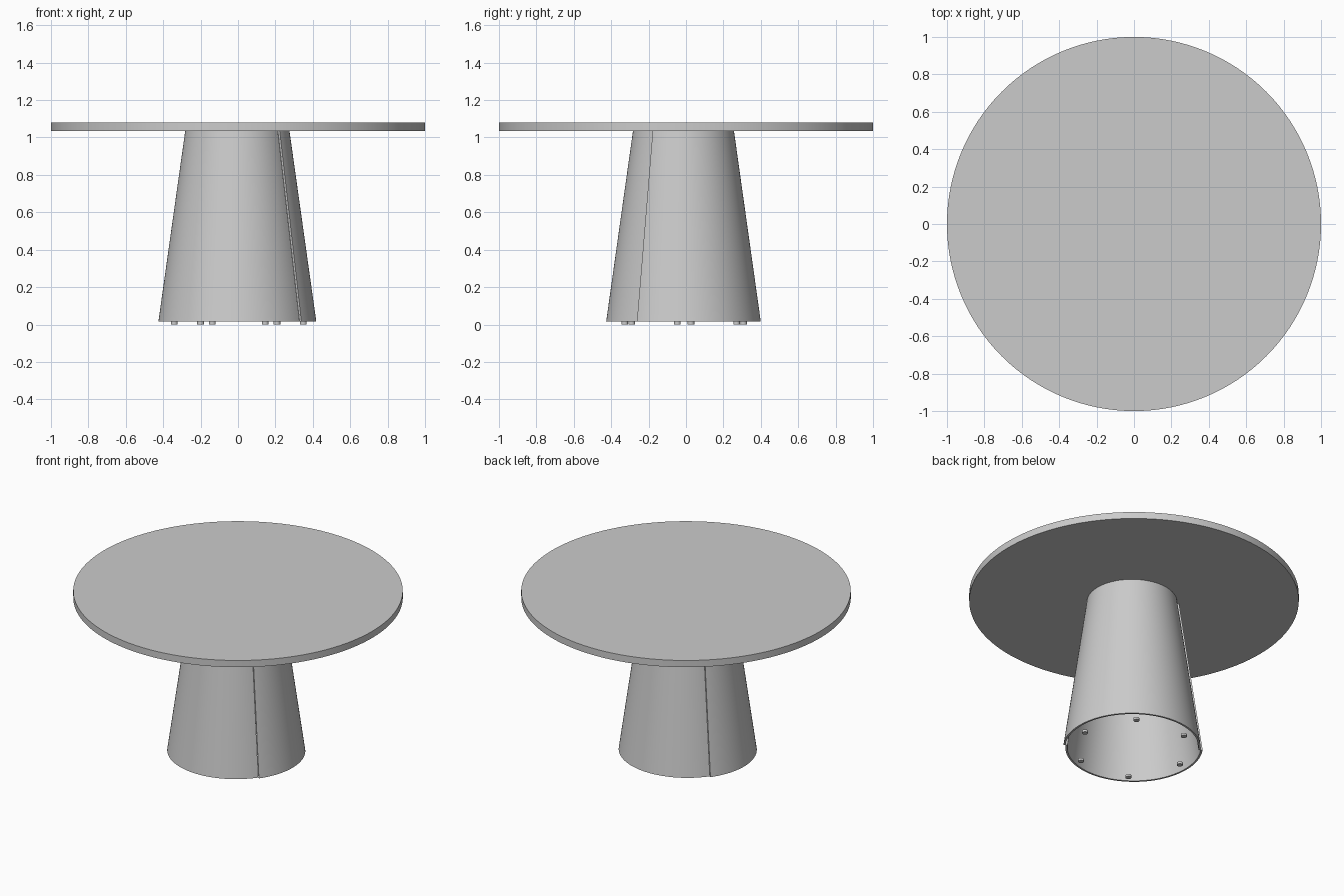
import bpy, bmesh
from math import cos, sin, radians, pi

if "Cube" in bpy.data.objects:
    bpy.data.objects.remove(bpy.data.objects["Cube"])

SEAM = radians(-36)            # direction of the front-right seam
BASE = (-0.0035, -0.0135)      # pedestal centre
SLIP = 0.0063                  # each half slides this far along the seam
WALL = 0.012
Z0, Z1 = 0.016, 1.036
R0, R1 = 0.417, 0.2735


def smooth(ob):
    bpy.ops.object.select_all(action='DESELECT')
    ob.select_set(True)
    bpy.context.view_layer.objects.active = ob
    bpy.ops.object.shade_smooth_by_angle(angle=radians(30))


def cylinder(name, radius, z_low, z_high, x=0, y=0, sides=32):
    bpy.ops.mesh.primitive_cylinder_add(
        vertices=sides, radius=radius, depth=z_high - z_low,
        location=(x, y, (z_low + z_high) / 2))
    ob = bpy.context.object
    ob.name = name
    smooth(ob)


def half_shell(name, start, slide):
    """Half of a hollow tapered cone, swept 180 degrees from the seam."""
    cx = BASE[0] + slide * cos(SEAM)
    cy = BASE[1] + slide * sin(SEAM)
    section = [(R0, Z0), (R1, Z1), (R1 - WALL, Z1), (R0 - WALL, Z0)]
    steps = 64
    bm = bmesh.new()
    rings = []
    for i in range(steps + 1):
        a = start + pi * i / steps
        rings.append([bm.verts.new((cx + r * cos(a), cy + r * sin(a), z))
                      for r, z in section])
    for p, q in zip(rings, rings[1:]):
        for j in range(4):
            k = (j + 1) % 4
            bm.faces.new((p[j], q[j], q[k], p[k]))
    bm.faces.new(rings[0])
    bm.faces.new(rings[-1][::-1])
    bmesh.ops.recalc_face_normals(bm, faces=bm.faces)
    me = bpy.data.meshes.new(name)
    bm.to_mesh(me)
    bm.free()
    ob = bpy.data.objects.new(name, me)
    bpy.context.collection.objects.link(ob)
    smooth(ob)


# Round top
cylinder("table_top", 1.0, 1.036, 1.081, sides=128)

# Pedestal: two half cones slipped past each other along the seam
half_shell("pedestal_back_half", SEAM, SLIP)
half_shell("pedestal_front_half", SEAM + pi, -SLIP)

# Six small foot pads
for i in range(6):
    a = radians(-6 + 60 * i)
    cylinder(f"foot_pad_{i + 1}", 0.018, 0, Z0,
             0.004 + 0.347 * cos(a), -0.01 + 0.347 * sin(a))
